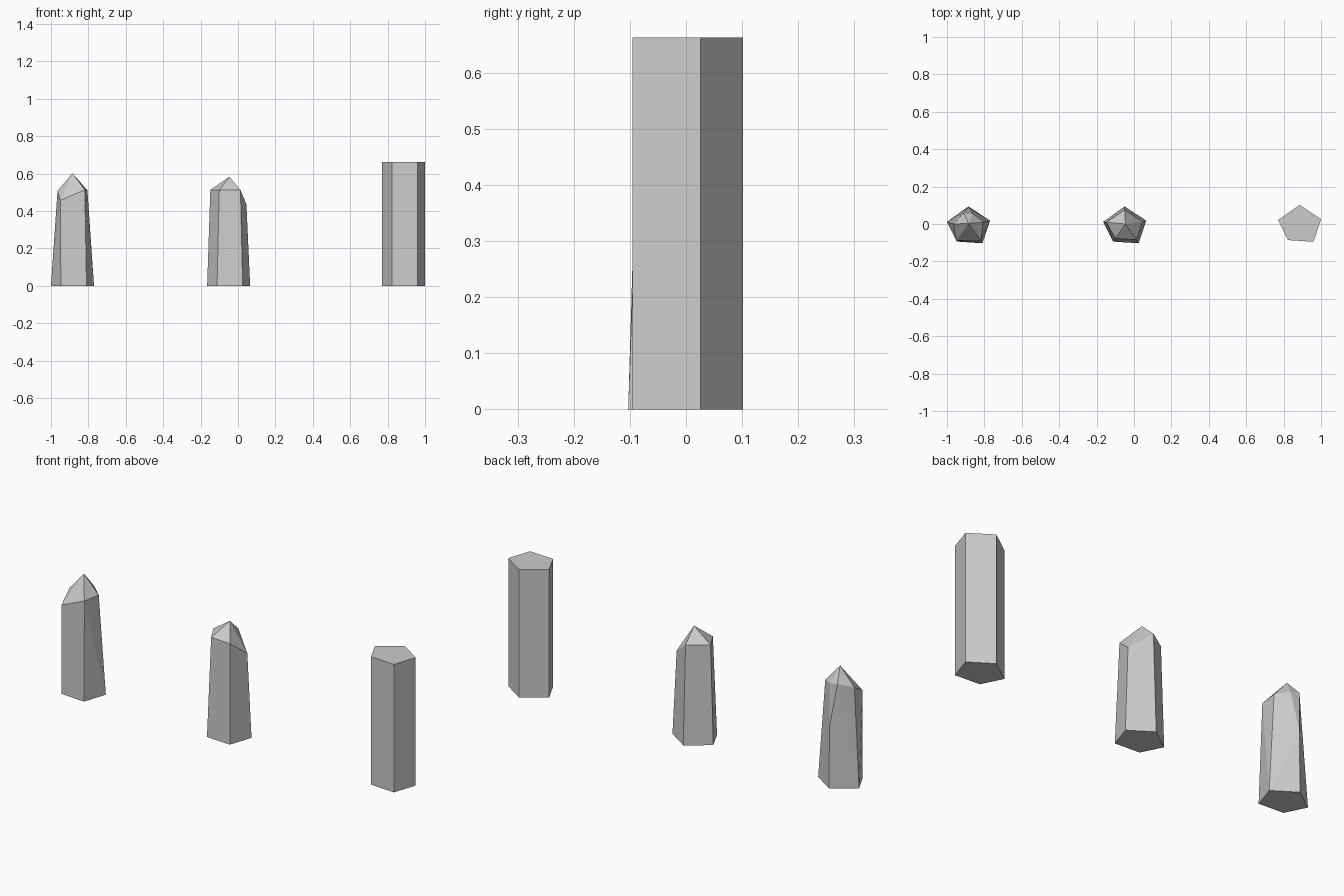
import bpy
import bmesh
import math
from mathutils import Vector

cube = bpy.data.objects.get("Cube")
if cube:
    bpy.data.objects.remove(cube, do_unlink=True)

# Single stone colour
STONE = (0.6, 0.6, 0.6, 1.0)
stone = bpy.data.materials.new("grey_stone")
stone.use_nodes = True
stone.diffuse_color = STONE
stone.node_tree.nodes["Principled BSDF"].inputs["Base Color"].default_value = STONE

# Shared five-sided footprint: back, right, front right, front left, left
BASE = [(0, 0.102), (0.115, 0.026), (0.075, -0.095), (-0.062, -0.086), (-0.115, 0.02)]


def column(name, x, y, top, base_shift=0.0):
    """Convex faceted column from the footprint up to the given top points."""
    bm = bmesh.new()
    points = [(px, py + base_shift, 0) for px, py in BASE] + top
    for p in points:
        bm.verts.new(Vector(p) + Vector((x, y, 0)))
    bmesh.ops.convex_hull(bm, input=bm.verts[:])
    # Merge the nearly flat triangles back into clean facets
    bmesh.ops.dissolve_limit(bm, angle_limit=math.radians(4),
                             verts=bm.verts[:], edges=bm.edges[:])
    bmesh.ops.recalc_face_normals(bm, faces=bm.faces[:])
    mesh = bpy.data.meshes.new(name)
    bm.to_mesh(mesh)
    bm.free()
    mesh.materials.append(stone)
    obj = bpy.data.objects.new(name, mesh)
    bpy.context.collection.objects.link(obj)
    return obj


# Straight flat-topped column
column("flat_column", 0.885, 0, [(px, py, 0.663) for px, py in BASE])

# Tapered column with a low tip and one lower shoulder
column("middle_pointed_column", -0.05, 0, [
    (0, 0.075, 0.513), (0.095, 0.012, 0.435), (0.063, -0.085, 0.513),
    (-0.05, -0.077, 0.513), (-0.098, 0.01, 0.513), (0.004, 0, 0.583)], -0.008)

# Tapered column with a taller tip and a narrow facet cut into its back edge
column("end_pointed_column", -0.885, 0, [
    (0, 0.09, 0.32), (0.022, 0.055, 0.525), (-0.025, 0.06, 0.535),
    (0.08, 0.01, 0.51), (0.066, -0.088, 0.513), (-0.065, -0.088, 0.457),
    (-0.08, 0, 0.508), (0, 0.003, 0.602)], -0.008)
